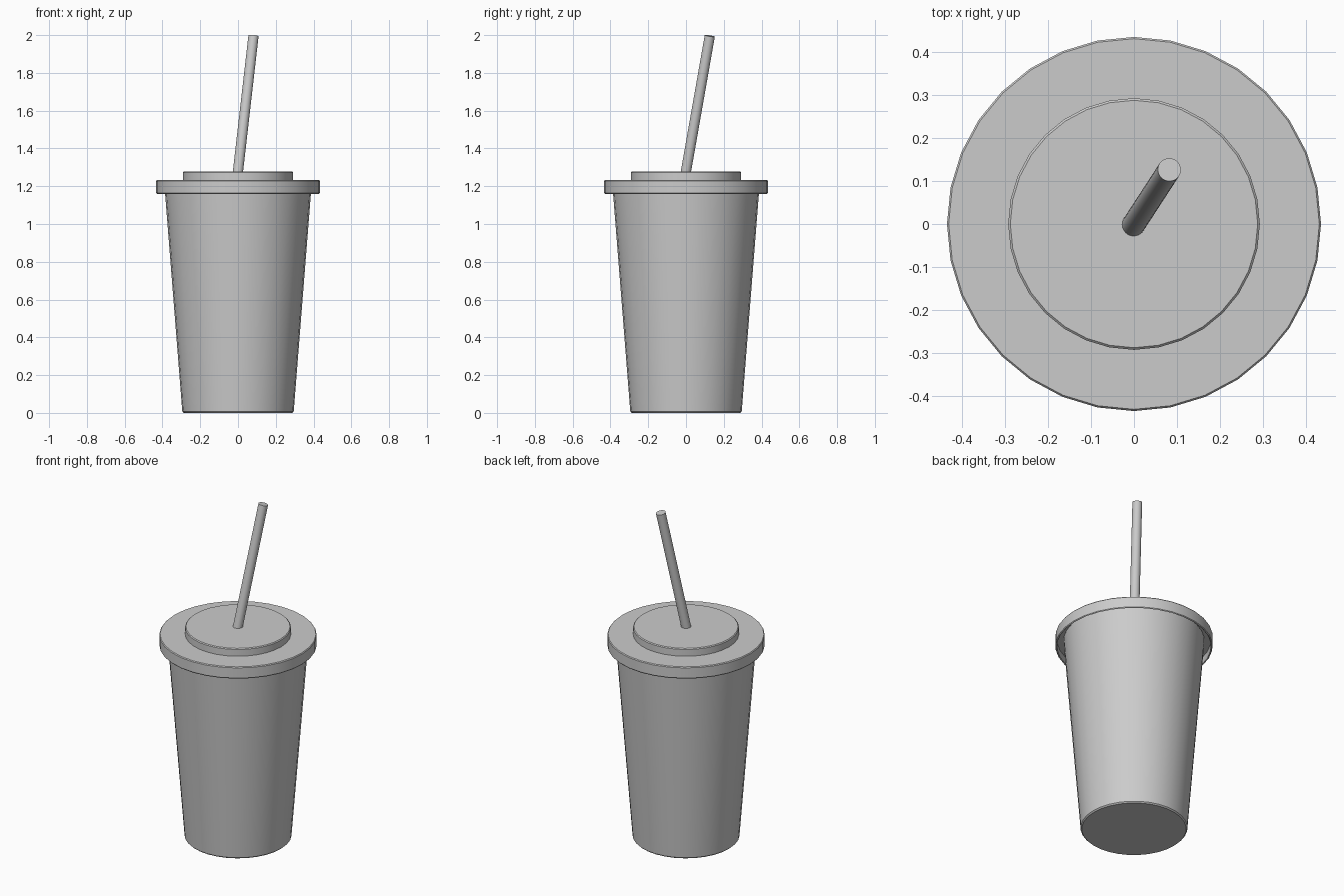
import bpy, math
from mathutils import Vector

if "Cube" in bpy.data.objects:
    bpy.data.objects.remove(bpy.data.objects["Cube"])

SIDES = 32


def lathe(name, profile):
    """Spin an (r, z) profile about z; radius 0 ends become capping n-gons."""
    verts, faces = [], []
    for r, z in profile:
        for i in range(SIDES):
            a = 2 * math.pi * i / SIDES
            verts.append((r * math.cos(a), r * math.sin(a), z))
    n = len(profile)
    for k in range(n - 1):
        for i in range(SIDES):
            j = (i + 1) % SIDES
            faces.append((k * SIDES + i, k * SIDES + j,
                          (k + 1) * SIDES + j, (k + 1) * SIDES + i))
    faces.append(tuple(reversed(range(SIDES))))
    faces.append(tuple(range((n - 1) * SIDES, n * SIDES)))
    mesh = bpy.data.meshes.new(name)
    mesh.from_pydata(verts, [], faces)
    ob = bpy.data.objects.new(name, mesh)
    bpy.context.collection.objects.link(ob)
    smooth(ob)
    return ob


def smooth(ob):
    bpy.ops.object.select_all(action='DESELECT')
    bpy.context.view_layer.objects.active = ob
    ob.select_set(True)
    bpy.ops.object.shade_smooth_by_angle(angle=math.radians(35))


# Tapered cup with a softened bottom edge, reaching up inside the lid
lathe("cup", [(0.288, 0), (0.295, 0.007), (0.386, 1.16), (0.389, 1.2)])

# Lid rim: overhanging skirt, hollow underneath around the cup
lathe("lid_rim", [(0.39, 1.205), (0.425, 1.205), (0.425, 1.163), (0.43, 1.16),
                  (0.434, 1.165), (0.434, 1.227), (0.43, 1.232)])

# Raised centre of the lid
lathe("lid_top", [(0.292, 1.225), (0.292, 1.273), (0.287, 1.278)])

# Leaning straw, cut square at its end
top = Vector((0.082, 0.126, 1.996))
pivot = Vector((0, 0, 1.28))
axis = (top - pivot).normalized()
base = pivot - axis * 0.06
bpy.ops.mesh.primitive_cylinder_add(
    vertices=SIDES, radius=0.027, depth=(top - base).length,
    location=(top + base) / 2, rotation=axis.to_track_quat('Z', 'Y').to_euler())
straw = bpy.context.object
straw.name = "straw"
smooth(straw)
